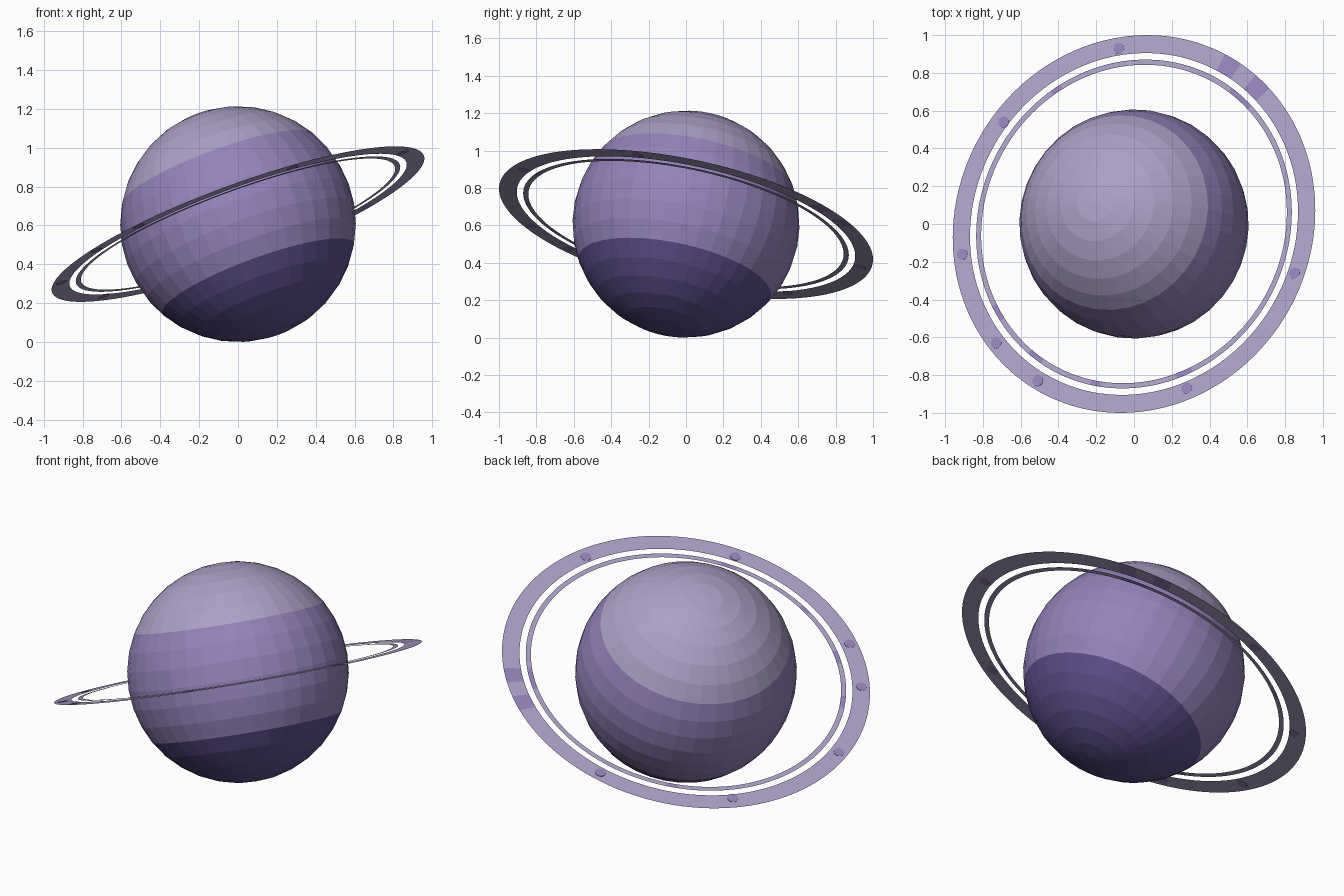
import bpy, bmesh, math
from mathutils import Vector, Matrix

cube = bpy.data.objects.get("Cube")
if cube:
    bpy.data.objects.remove(cube, do_unlink=True)

RADIUS = 0.607
AXIS = Vector((-0.339, 0.198, 0.92)).normalized()
TILT = Matrix.Translation((0, 0, RADIUS)) @ Vector((0, 0, 1)).rotation_difference(AXIS).to_matrix().to_4x4()


def material(name, color):
    mat = bpy.data.materials.new(name)
    mat.use_nodes = True
    mat.diffuse_color = (*color, 1)
    bsdf = mat.node_tree.nodes["Principled BSDF"]
    bsdf.inputs["Base Color"].default_value = (*color, 1)
    bsdf.inputs["Roughness"].default_value = 0.8
    return mat


LIGHT = material("pale lavender", (0.41, 0.35, 0.56))
MID = material("soft violet", (0.30, 0.225, 0.49))
DARK = material("deep violet", (0.115, 0.08, 0.27))


def finish(name, bm, mats):
    bm.transform(TILT)
    mesh = bpy.data.meshes.new(name)
    bm.to_mesh(mesh)
    bm.free()
    for mat in mats:
        mesh.materials.append(mat)
    obj = bpy.data.objects.new(name, mesh)
    bpy.context.collection.objects.link(obj)
    return obj


# Faceted globe, banded by latitude
bm = bmesh.new()
bmesh.ops.create_uvsphere(bm, u_segments=36, v_segments=18, radius=RADIUS)
for face in bm.faces:
    height = face.calc_center_median().z / RADIUS
    face.material_index = 0 if height > 0.5 else 1 if height > -0.5 else 2
finish("globe", bm, [LIGHT, MID, DARK])


# Flat rings with darker patches; each patch is (compass angle, half width)
def ring(name, inner, outer, patches, segments=180):
    bm = bmesh.new()
    pairs = []
    for i in range(segments):
        a = math.tau * i / segments
        d = Vector((math.cos(a), math.sin(a), 0))
        pairs.append((bm.verts.new(d * inner), bm.verts.new(d * outer)))
    for i, (a, b) in enumerate(pairs):
        c, d = pairs[(i + 1) % segments]
        face = bm.faces.new((a, b, d, c))
        p = TILT @ face.calc_center_median()
        angle = math.degrees(math.atan2(p.y, p.x))
        face.material_index = int(any(abs((angle - m + 180) % 360 - 180) < w for m, w in patches))
    finish(name, bm, [LIGHT, MID])


ring("outer_ring", 0.923, 1.02, [(47.3, 2.6), (59, 2.6)])
ring("inner_ring", 0.86, 0.888, [(50, 4), (120, 3), (-147, 3), (-127, 3), (-103, 2), (-72, 3)])

# Round spots on the outer ring, placed by ground position and laid in its plane
SPOTS = [(-0.91, -0.16), (0.85, -0.26), (-0.73, -0.63), (-0.51, -0.83),
         (0.28, -0.87), (-0.69, 0.54), (-0.08, 0.93)]
for x, y in SPOTS:
    z = RADIUS - (AXIS.x * x + AXIS.y * y) / AXIS.z
    local = TILT.inverted() @ Vector((x, y, z))
    bm = bmesh.new()
    bmesh.ops.create_cone(bm, cap_ends=True, segments=12, radius1=0.03, radius2=0.03,
                          depth=0.004, matrix=Matrix.Translation(local))
    finish("ring_spot", bm, [MID])
